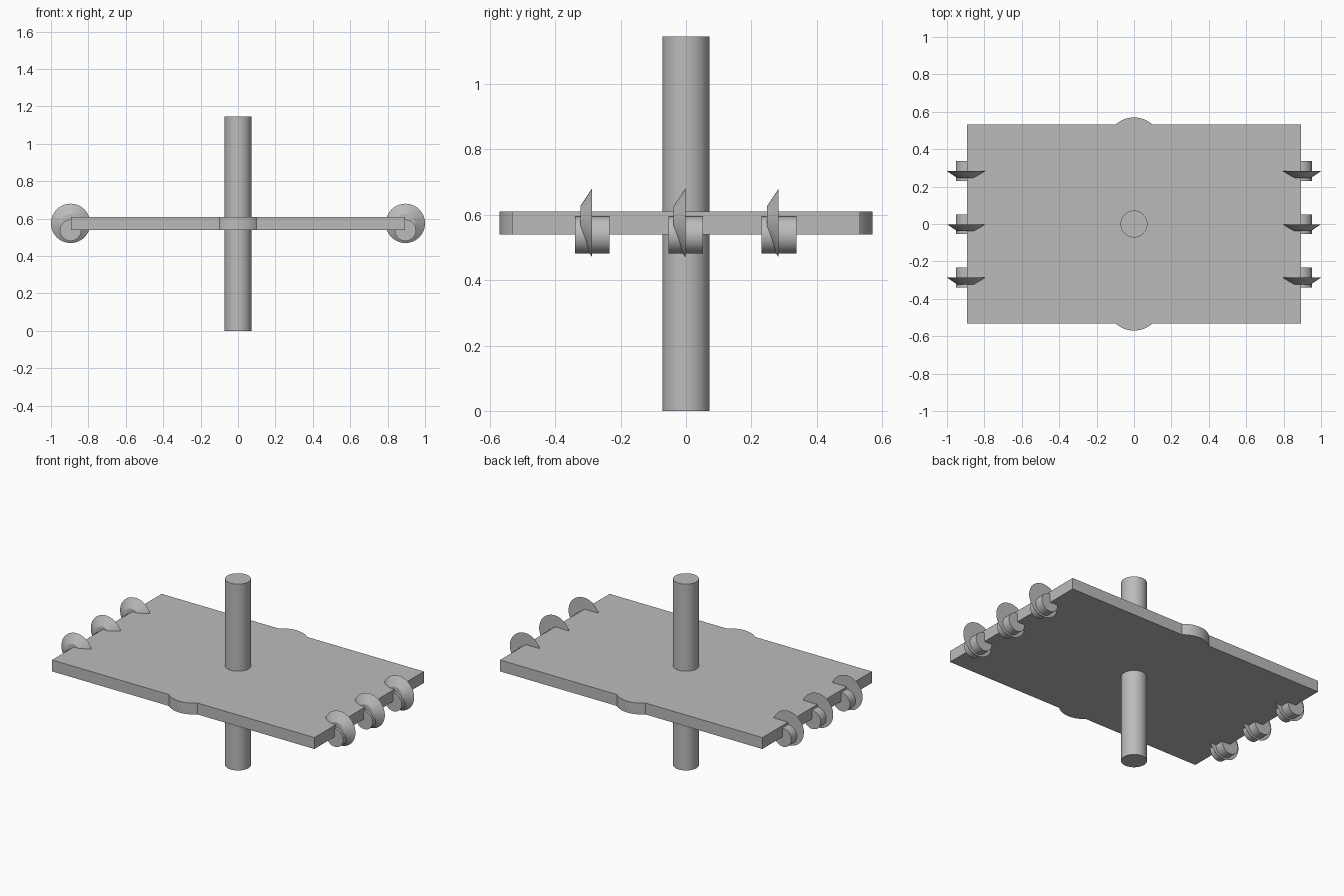
import bpy
from math import pi

old = bpy.data.objects.get("Cube")
if old:
    bpy.data.objects.remove(old, do_unlink=True)

grey = bpy.data.materials.new("plain_grey")
grey.use_nodes = True
colour = (0.5, 0.5, 0.5, 1)
grey.diffuse_color = colour
grey.node_tree.nodes["Principled BSDF"].inputs["Base Color"].default_value = colour


def finish(name):
    ob = bpy.context.object
    ob.name = name
    ob.data.materials.append(grey)
    return ob


def round_part(name, r1, r2, depth, loc, along_y=False):
    """Cylinder or cone frustum; r1 is the low (or front) end."""
    bpy.ops.mesh.primitive_cone_add(
        vertices=64, radius1=r1, radius2=r2, depth=depth, location=loc,
        rotation=(-pi / 2 if along_y else 0, 0, 0))
    ob = finish(name)
    bpy.ops.object.shade_smooth_by_angle(angle=pi / 6)
    return ob


# Flat board with rounded bulges on its long edges
bpy.ops.mesh.primitive_cube_add(size=1, location=(0, 0, 0.575))
board = finish("board")
board.scale = (1.784, 1.064, 0.07)
bpy.ops.object.transform_apply(location=False, rotation=False, scale=True)

for side, y in (("front", -0.425), ("back", 0.425)):
    bulge = round_part(side + "_bulge", 0.145, 0.145, 0.07, (0, y, 0.575))
    join = board.modifiers.new(side + "_join", 'BOOLEAN')
    join.operation = 'UNION'
    join.solver = 'EXACT'
    join.object = bulge
    bpy.context.view_layer.objects.active = board
    bpy.ops.object.modifier_apply(modifier=join.name)
    bpy.data.objects.remove(bulge, do_unlink=True)
bpy.ops.object.select_all(action='DESELECT')
board.select_set(True)
bpy.context.view_layer.objects.active = board
bpy.ops.object.shade_smooth_by_angle(angle=pi / 6)

# Upright post through the middle
round_part("post", 0.072, 0.072, 1.145, (0, 0, 0.5725))

# Three flared discs with round hubs on each short edge
for side, x in (("left", 0.895), ("right", -0.895)):
    for place, y in (("front", -0.285), ("middle", 0), ("back", 0.285)):
        round_part(f"{side}_{place}_disc", 0.051, 0.105, 0.036,
                   (x, y - 0.02, 0.575), True)
        round_part(f"{side}_{place}_hub", 0.057, 0.057, 0.106,
                   (x, y - 0.001, 0.538), True)
